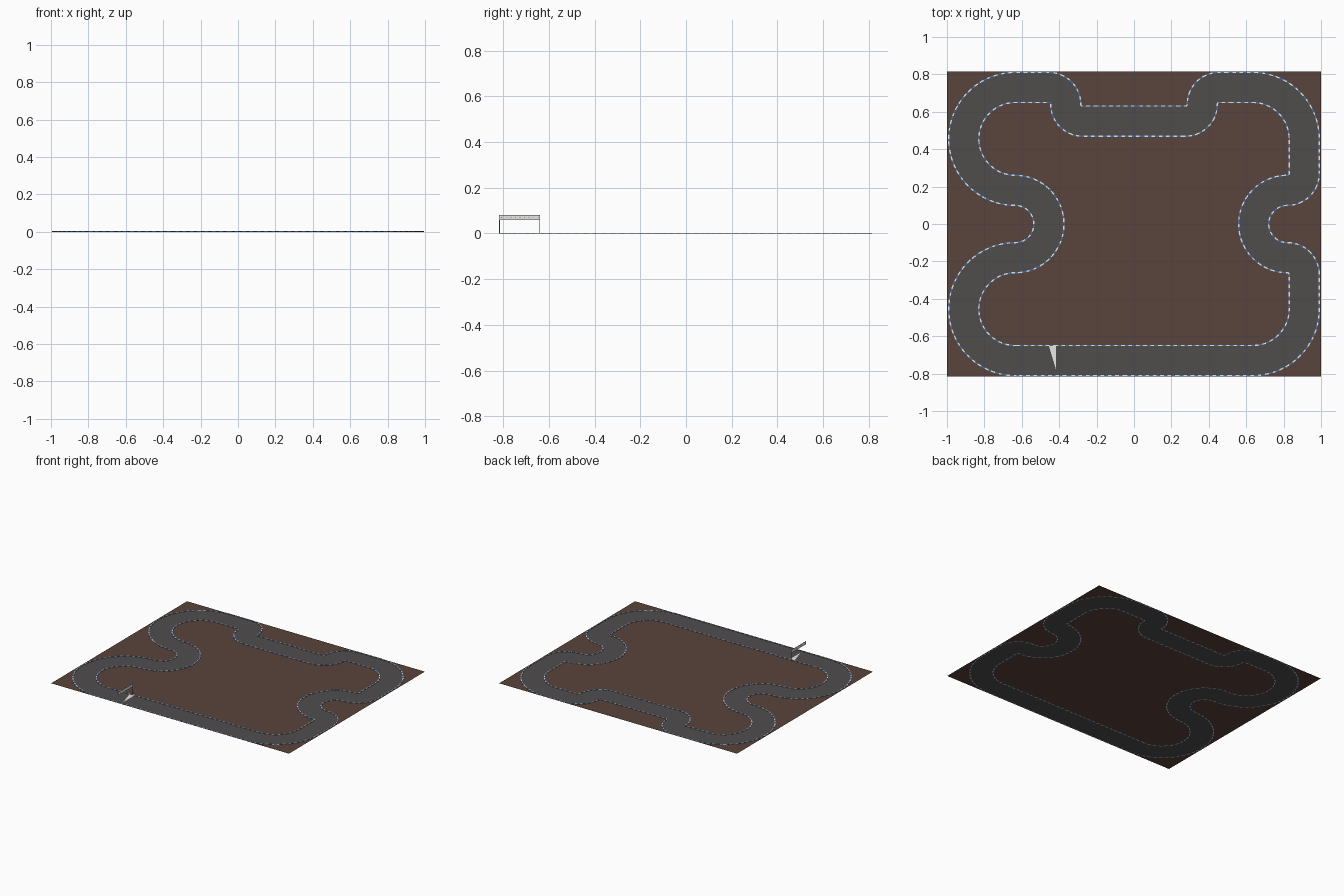
import bpy, bmesh, math
from mathutils import Vector

if "Cube" in bpy.data.objects:
    bpy.data.objects.remove(bpy.data.objects["Cube"])


def mat(name, rgb):
    m = bpy.data.materials.new(name)
    m.diffuse_color = (*rgb, 1)
    m.use_nodes = True
    m.node_tree.nodes["Principled BSDF"].inputs["Base Color"].default_value = m.diffuse_color
    return m


DIRT = mat("brown dirt", (0.102, 0.056, 0.045))
ROAD = mat("grey asphalt", (0.078, 0.075, 0.073))
WHITE = mat("white", (0.85, 0.85, 0.83))
BLUE = mat("blue", (0.05, 0.16, 0.42))
BLACK = mat("black", (0.02, 0.02, 0.02))
GREY = mat("post grey", (0.25, 0.25, 0.25))


def finish(bm, name, mats):
    me = bpy.data.meshes.new(name)
    bm.to_mesh(me)
    bm.free()
    for m in mats:
        me.materials.append(m)
    ob = bpy.data.objects.new(name, me)
    bpy.context.collection.objects.link(ob)
    return ob


def face_up(bm):
    bm.normal_update()
    bmesh.ops.reverse_faces(bm, faces=[f for f in bm.faces if f.normal.z < 0])


# Centre line: arcs (centre x, centre y, radius, start angle, end angle), joined by straights
ARCS = [(-.635, -.455, .275, -90, -270), (-.635, 0, .18, -90, 90), (-.635, .455, .275, -90, -270),
        (-.455, .64, .09, 90, 0), (-.275, .64, .09, 180, 270), (.275, .64, .09, 270, 360),
        (.455, .64, .09, 180, 90), (.635, .455, .275, 90, 0), (.82, .27, .09, 0, -90),
        (.82, 0, .18, 90, 270), (.82, -.27, .09, 90, 0), (.635, -.455, .275, 0, -90)]
STEP = 0.0065
path = []      # (point, left normal)


def add_straight(p, q, n):
    k = max(1, round((q - p).length / STEP))
    for i in range(1, k):
        path.append((p.lerp(q, i / k), n))


for cx, cy, r, a0, a1 in ARCS:
    turn = 1 if a1 > a0 else -1
    k = round(math.radians(abs(a1 - a0)) * (r + 0.04) / STEP)
    for i in range(k + 1):
        a = math.radians(a0 + (a1 - a0) * i / k)
        d = Vector((math.cos(a), math.sin(a)))
        p, n = Vector((cx, cy)) + d * r, d * -turn
        if i == 0 and path:
            add_straight(path[-1][0], p, n)
        if not path or (path[-1][0] - p).length > 1e-5:
            path.append((p, n))
add_straight(path[-1][0], path[0][0], path[0][1])

HALF, EDGE, KERB_H = 0.077, 0.084, 0.003


def offset(o):
    return [p + n * o for p, n in path]


def loop_edges(bm, pts):
    vs = [bm.verts.new((p[0], p[1], 0)) for p in pts]
    return [bm.edges.new((vs[i], vs[i - 1])) for i in range(len(vs))]


# Dirt ground, cut out where the track runs
bm = bmesh.new()
es = loop_edges(bm, [(-1, -.816), (1, -.816), (1, .816), (-1, .816)]) + loop_edges(bm, offset(EDGE))
bmesh.ops.triangle_fill(bm, edges=es, use_beauty=True, normal=(0, 0, 1))
face_up(bm)
finish(bm, "outer_ground", [DIRT])

bm = bmesh.new()
bmesh.ops.triangle_fill(bm, edges=loop_edges(bm, offset(-EDGE)), use_beauty=True, normal=(0, 0, 1))
face_up(bm)
finish(bm, "infield_ground", [DIRT])

# Road surface
bm = bmesh.new()
rows = [[bm.verts.new((p.x, p.y, 0)) for p in offset(o)] for o in (HALF, -HALF)]
for i in range(len(path)):
    bm.faces.new((rows[0][i - 1], rows[0][i], rows[1][i], rows[1][i - 1]))
face_up(bm)
finish(bm, "road", [ROAD])

# Thin striped kerbs, colour alternating along each edge's own length
for name, side in (("outer_kerb", 1), ("inner_kerb", -1)):
    bm = bmesh.new()
    section = [(HALF, 0), (HALF, KERB_H), (EDGE, KERB_H), (EDGE, 0)]
    rings = [[bm.verts.new((p.x, p.y, z)) for p in offset(o * side)] for o, z in section]
    mid = offset(side * (HALF + EDGE) / 2)
    s = 0
    for i in range(len(path)):
        s += (mid[i] - mid[i - 1]).length
        for j in range(4):
            a, b = rings[j - 1], rings[j]
            f = bm.faces.new((a[i - 1], a[i], b[i], b[i - 1]))
            f.material_index = int(s / 0.02) % 2
    bmesh.ops.recalc_face_normals(bm, faces=bm.faces)
    finish(bm, name, [WHITE, BLUE])

# Start line wedge on the road
bm = bmesh.new()
bm.faces.new([bm.verts.new((x, y, 0.001)) for x, y in ((-.457, -.646), (-.416, -.782), (-.416, -.646))])
face_up(bm)
finish(bm, "start_line", [WHITE])

# Start gate: flat sheets facing along the straight
GATE_X = -0.437


def sheet(bm, y0, y1, z0, z1, mi=0, x=GATE_X):
    f = bm.faces.new([bm.verts.new((x, y, z)) for y, z in ((y0, z0), (y1, z0), (y1, z1), (y0, z1))])
    f.material_index = mi


bm = bmesh.new()
for y in (-.8175, -.641):
    sheet(bm, y, y + .003, 0, .06)
finish(bm, "gate_posts", [GREY])

bm = bmesh.new()
sheet(bm, -.8175, -.638, .058, .081)
for x in (GATE_X - .0008, GATE_X + .0008):
    for z in (.058, .0795):
        sheet(bm, -.8175, -.638, z, z + .0015, 1, x)
    for i in range(9):
        y = -.808 + i * .02
        sheet(bm, y, y + .004, .068, .071, 2, x)
finish(bm, "gate_banner", [WHITE, GREY, BLACK])
